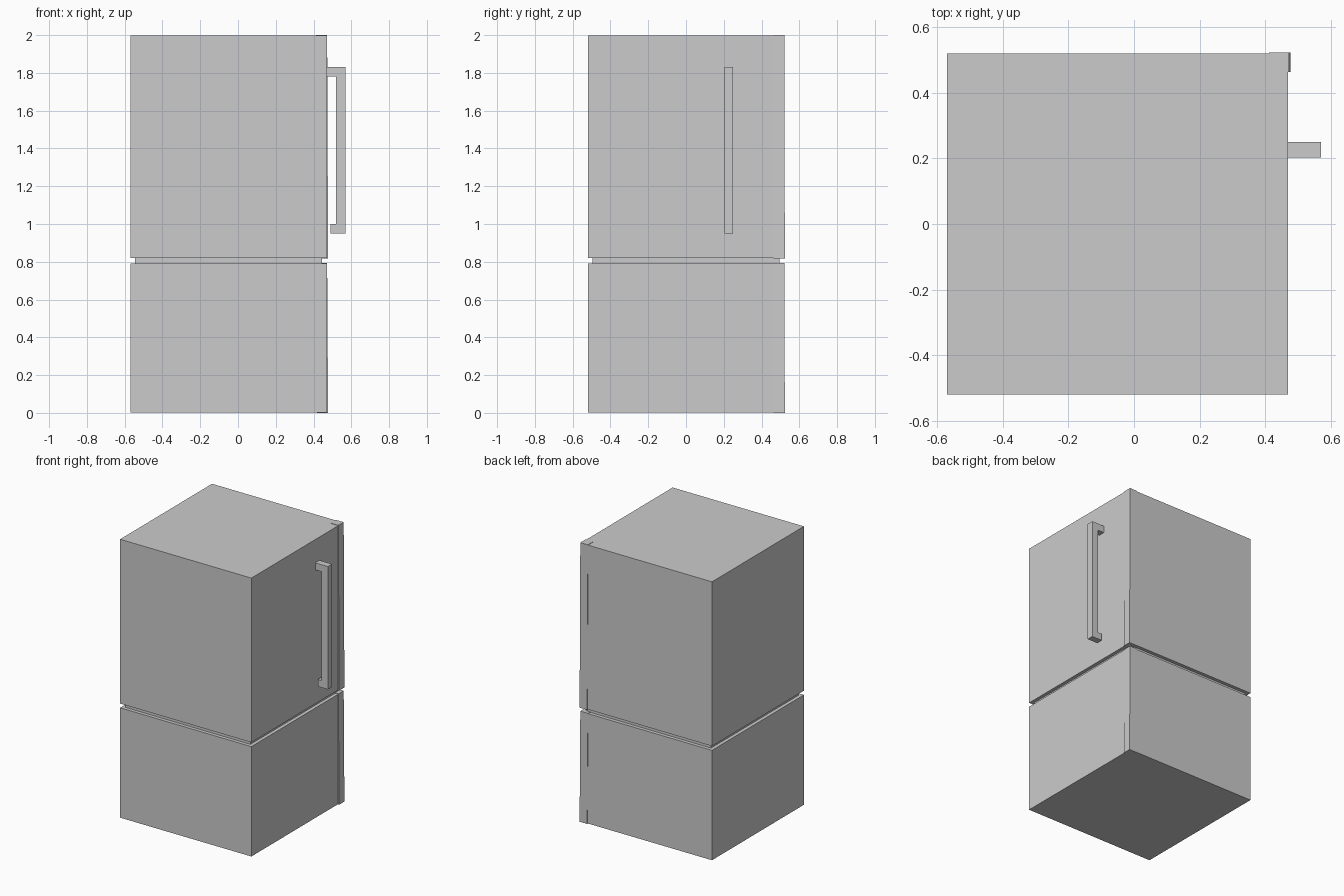
import bpy, bmesh

if "Cube" in bpy.data.objects:
    bpy.data.objects.remove(bpy.data.objects["Cube"])


def stack(name, rings):
    """Closed solid from rectangular rings (x0, x1, y0, y1, z), bottom to top."""
    bm = bmesh.new()
    loops = [[bm.verts.new(p) for p in ((x0, y0, z), (x1, y0, z), (x1, y1, z), (x0, y1, z))]
             for x0, x1, y0, y1, z in rings]
    bm.faces.new(loops[0][::-1])
    bm.faces.new(loops[-1])
    for a, b in zip(loops, loops[1:]):
        for i in range(4):
            j = (i + 1) % 4
            bm.faces.new((a[i], a[j], b[j], b[i]))
    return finish(name, bm)


def extrude_y(name, outline, y0, y1):
    """Solid from an x-z outline extruded along y."""
    bm = bmesh.new()
    face = bm.faces.new([bm.verts.new((x, y0, z)) for x, z in outline])
    new = bmesh.ops.extrude_face_region(bm, geom=[face])["geom"]
    bmesh.ops.translate(bm, vec=(0, y1 - y0, 0),
                        verts=[v for v in new if isinstance(v, bmesh.types.BMVert)])
    return finish(name, bm)


def finish(name, bm):
    bmesh.ops.recalc_face_normals(bm, faces=bm.faces)
    mesh = bpy.data.meshes.new(name)
    bm.to_mesh(mesh)
    bm.free()
    ob = bpy.data.objects.new(name, mesh)
    bpy.context.collection.objects.link(ob)
    return ob


# Cabinet: lower and upper compartments joined by a recessed seam
outer = (-0.57, 0.47, -0.52, 0.52)
seam = (-0.545, 0.445, -0.495, 0.495)
stack("cabinet", [(*outer, 0.003), (*outer, 0.79), (*seam, 0.79),
                  (*seam, 0.82), (*outer, 0.82), (*outer, 1.997)])

# Hinge posts: thin, very slightly leaning strips at the back right corner
for name, z0, z1 in (("lower_hinge_post", 0.0, 0.793), ("upper_hinge_post", 0.817, 2.0)):
    stack(name, [(0.417, 0.477, 0.463, 0.523, z0),
                 (0.412, 0.472, 0.463, 0.522, z1)])

# Door handle: long top arm reaches the cabinet, short lower foot stops just clear of it
extrude_y("door_handle",
          [(0.57, 0.95), (0.57, 1.83), (0.47, 1.83), (0.47, 1.78),
           (0.52, 1.78), (0.52, 1.00), (0.49, 1.00), (0.49, 0.95)],
          0.203, 0.25)
